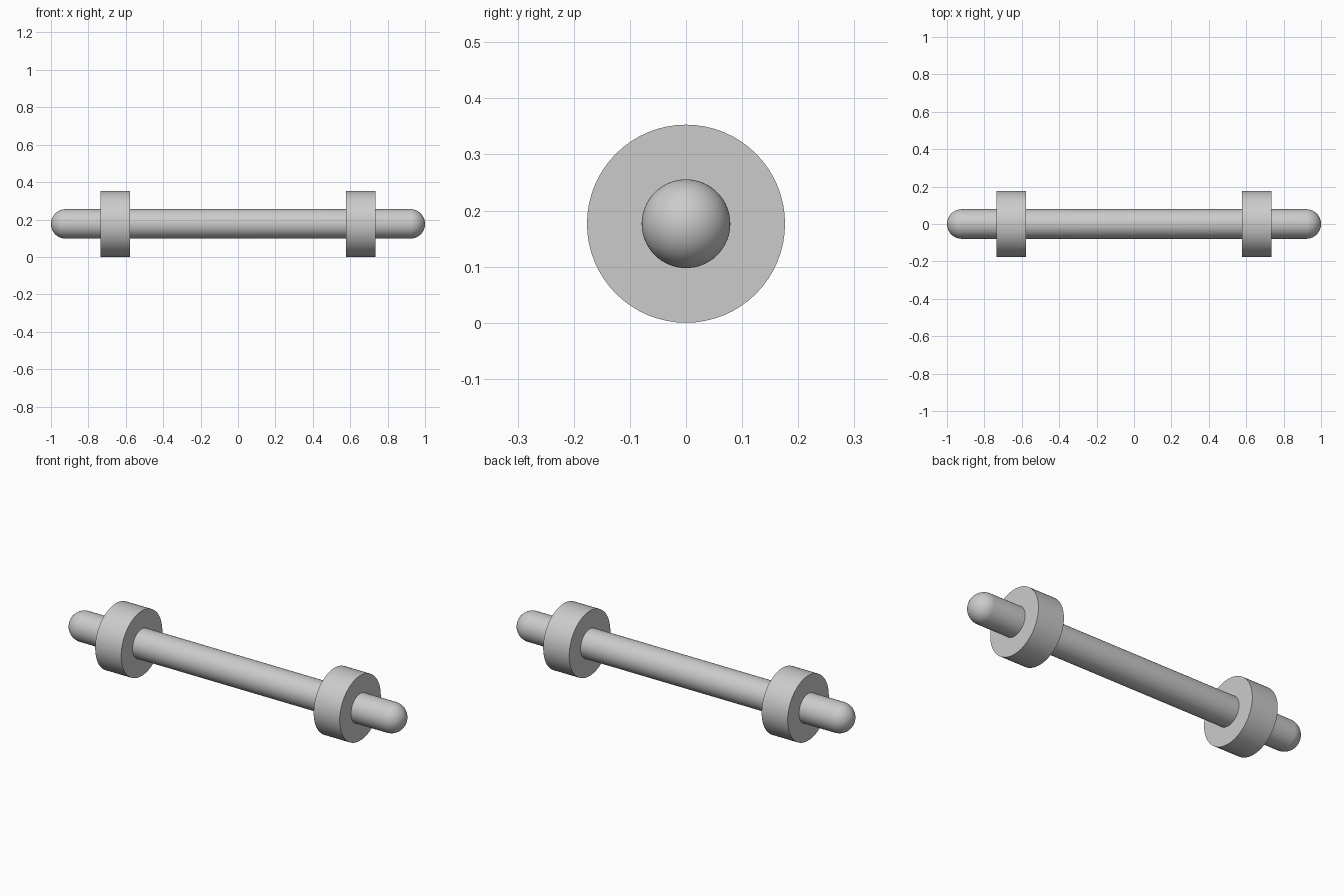
import bpy
import bmesh
from math import cos, sin, pi, radians
from mathutils import Matrix, Vector

cube = bpy.data.objects.get("Cube")
if cube:
    bpy.data.objects.remove(cube, do_unlink=True)

BAR_R, DISC_R = 0.079, 0.1765
AXIS_Z = DISC_R
SEGMENTS = 64

grey = bpy.data.materials.new("plain_grey")
grey.use_nodes = True
colour = (0.6, 0.6, 0.6, 1)
grey.diffuse_color = colour
grey.node_tree.nodes["Principled BSDF"].inputs["Base Color"].default_value = colour


def lathe(name, profile):
    """Spin (x, radius) points around the long axis."""
    bm = bmesh.new()
    verts = [bm.verts.new((x, 0, r)) for x, r in profile]
    edges = [bm.edges.new(pair) for pair in zip(verts, verts[1:])]
    bmesh.ops.spin(bm, geom=verts + edges, cent=(0, 0, 0), axis=(1, 0, 0),
                   angle=2 * pi, steps=SEGMENTS, use_duplicate=False)
    bmesh.ops.remove_doubles(bm, verts=bm.verts, dist=0.0001)
    bmesh.ops.recalc_face_normals(bm, faces=bm.faces)
    mesh = bpy.data.meshes.new(name)
    bm.to_mesh(mesh)
    bm.free()
    mesh.materials.append(grey)
    obj = bpy.data.objects.new(name, mesh)
    obj.location.z = AXIS_Z
    bpy.context.collection.objects.link(obj)
    bpy.ops.object.select_all(action='DESELECT')
    obj.select_set(True)
    bpy.context.view_layer.objects.active = obj
    bpy.ops.object.shade_smooth_by_angle(angle=radians(30))
    return obj


# Round-ended bar
steps = 16
cap = [(1 - BAR_R + BAR_R * cos(a), BAR_R * sin(a))
       for a in (i * pi / 2 / steps for i in range(steps + 1))]
lathe("bar", cap + [(-x, r) for x, r in reversed(cap)])

# Thick discs near both ends
for side, sign in (("left", 1), ("right", -1)):
    inner, outer = sign * 0.578, sign * 0.734
    lathe(side + "_disc", [(inner, 0), (inner, DISC_R), (outer, DISC_R), (outer, 0)])
